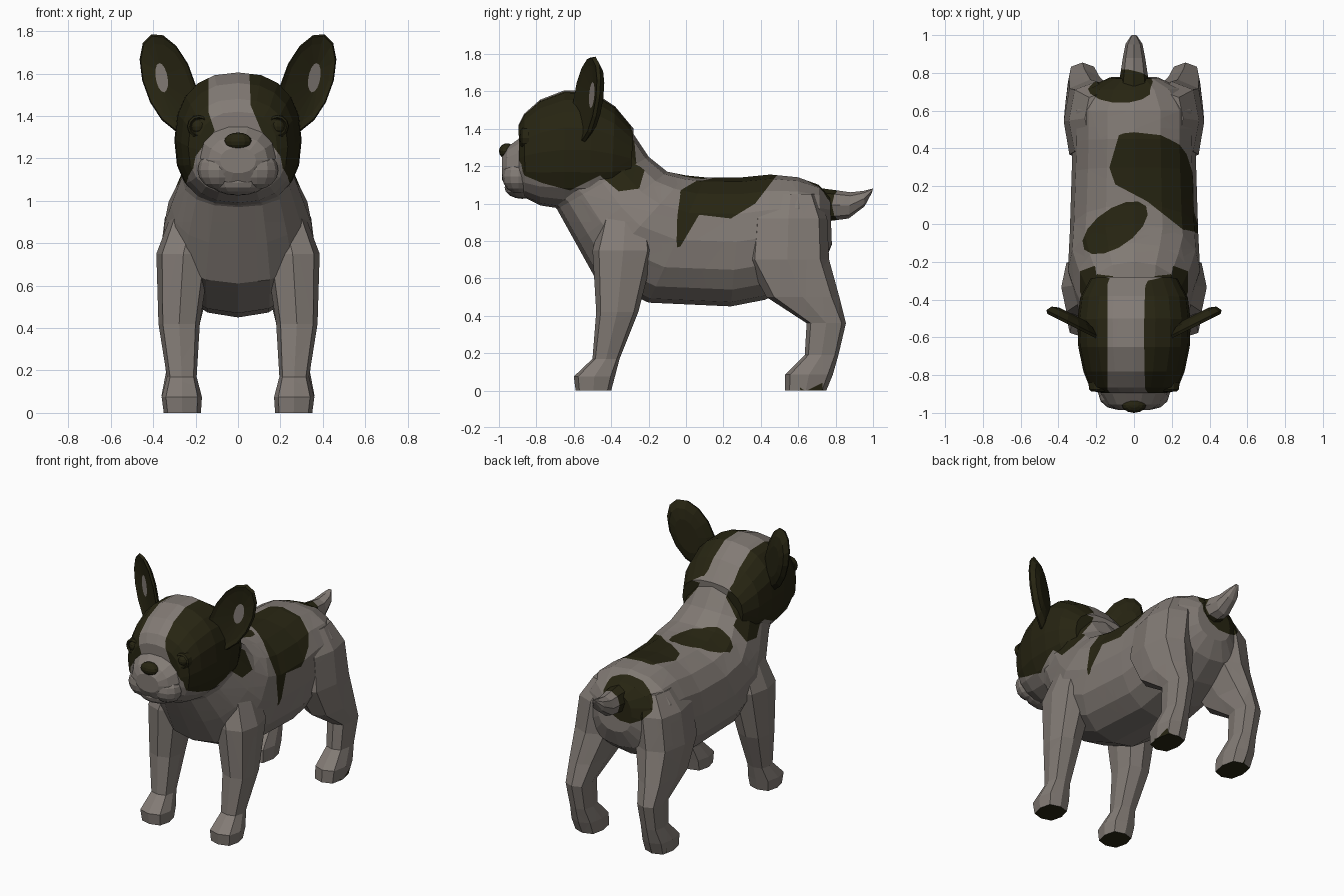
import bpy, bmesh, math
from mathutils import Vector, Matrix

if "Cube" in bpy.data.objects:
    bpy.data.objects.remove(bpy.data.objects["Cube"])


def material(name, rgb):
    m = bpy.data.materials.new(name)
    m.diffuse_color = (*rgb, 1)
    m.use_nodes = True
    m.node_tree.nodes["Principled BSDF"].inputs["Base Color"].default_value = m.diffuse_color
    return m


LIGHT, DARK = 0, 1
MATS = [material("light_coat", (0.225, 0.198, 0.178)),
        material("dark_coat", (0.020, 0.018, 0.006))]
SIDE, FRONT, TOP = (1, 2), (0, 2), (0, 1)


def oval(cx, cy, rx, ry, turn=0, n=14):
    c, s = math.cos(math.radians(turn)), math.sin(math.radians(turn))
    pts = [(rx * math.cos(2 * math.pi * i / n), ry * math.sin(2 * math.pi * i / n))
           for i in range(n)]
    return [(cx + x * c - y * s, cy + x * s + y * c) for x, y in pts]


# Outlines of the dark markings, seen from the side, front or top
mask_side = [(-1.1, 1.7), (-1.1, 1.25), (-.77, 1.11), (-.62, 1.07), (-.46, 1.15),
             (-.36, 1.065), (-.25, 1.08), (-.215, 1.2), (-.3, 1.42), (-.41, 1.7)]
cheek = [(.26, .9), (.2, 1.21), (.11, 1.33)]
blaze = cheek + [(.06, 1.45), (.05, 1.7), (-.14, 1.7), (-.14, 1.42)] \
    + [(-x, z) for x, z in reversed(cheek)]
saddle_top = [(-.13, .3), (-.08, .47), (.02, .51), (.5, .5), (.5, -.09), (.26, -.03),
              (.07, .12), (-.1, .21)]
saddle_side = [(-.07, .76), (-.03, 1.05), (-.1, 1.3), (.6, 1.3), (.37, 1), (.24, .92),
               (.07, .94), (-.03, .77)]

# Each marking: outlines (view, points, inside?) that must all hold
MARKS = [
    [(SIDE, mask_side, True), (FRONT, blaze, False)],
    [(TOP, saddle_top, True), (SIDE, saddle_side, True)],
    [(TOP, oval(-.1, -.02, .2, .1, 35), True)],
    [(TOP, oval(-.07, .73, .18, .09), True), (FRONT, oval(-.08, 1.03, .18, .17), True)],
]


def edges_of(poly):
    return zip(poly, poly[1:] + poly[:1])


def inside(p, poly):
    hit = False
    for (x0, y0), (x1, y1) in edges_of(poly):
        if (y0 > p[1]) != (y1 > p[1]) and p[0] < x0 + (p[1] - y0) * (x1 - x0) / (y1 - y0):
            hit = not hit
    return hit


def paint(bm):
    """Cut the faces along the marking outlines, then colour them."""
    for mark in MARKS:
        ys = [p[v.index(1)] for v, poly, _ in mark if 1 in v for p in poly]
        for (a, b), poly, _ in mark:
            for p, q in edges_of(poly):
                faces = [f for f in bm.faces if max(c.co.y for c in f.verts) > min(ys)
                         and min(c.co.y for c in f.verts) < max(ys)]
                if not faces:
                    continue
                co, no = Vector((0, 0, 0)), Vector((0, 0, 0))
                co[a], co[b] = p
                no[a], no[b] = q[1] - p[1], p[0] - q[0]
                geom = faces + list({e for f in faces for e in f.edges}) \
                    + list({v for f in faces for v in f.verts})
                bmesh.ops.bisect_plane(bm, geom=geom, dist=1e-5, plane_co=co,
                                       plane_no=no.normalized())
    for f in bm.faces:
        c = f.calc_center_median()
        for mark in MARKS:
            if c.z > .75 and all(inside((c[a], c[b]), poly) == want
                                 for (a, b), poly, want in mark):
                f.material_index = DARK
        if c.z < .02:          # paw pads
            f.material_index = DARK


def finish(name, bm):
    bmesh.ops.recalc_face_normals(bm, faces=bm.faces[:])
    me = bpy.data.meshes.new(name)
    bm.to_mesh(me)
    bm.free()
    for m in MATS:
        me.materials.append(m)
    bpy.context.collection.objects.link(bpy.data.objects.new(name, me))


def loft(rings, base=LIGHT):
    bm = bmesh.new()
    vs = [[bm.verts.new(p) for p in r] for r in rings]
    n = len(vs[0])
    bm.faces.new(vs[0])
    for r, s in zip(vs, vs[1:]):
        for i in range(n):
            bm.faces.new((r[i], r[(i + 1) % n], s[(i + 1) % n], s[i]))
    bm.faces.new(vs[-1])
    for f in bm.faces:
        f.material_index = base
    bmesh.ops.recalc_face_normals(bm, faces=bm.faces[:])
    return bm


def ring(c, u, v, n, e):
    """Rounded-box ring around c with half axes u and v."""
    def k(t):
        return math.copysign(abs(t) ** (2 / e), t) if abs(t) > 1e-6 else 0
    return [c + u * k(math.cos(2 * math.pi * i / n)) + v * k(math.sin(2 * math.pi * i / n))
            for i in range(n)]


def spine(name, sections, n, e):
    """Sections given as top y, z, bottom y, z, half width."""
    out = []
    for ty, tz, by, bz, w in sections:
        t, b = Vector((0, ty, tz)), Vector((0, by, bz))
        out.append(ring((t + b) / 2, Vector((w, 0, 0)), (t - b) / 2, n, e))
    bm = loft(out)
    if name != "muzzle":
        paint(bm)
    finish(name, bm)


def leg(name, sections):
    """Sections given as z, front y, back y, inner x, outer x."""
    for side, s in (("right", 1), ("left", -1)):
        bm = loft([ring(Vector((s * (x0 + x1) / 2, (y0 + y1) / 2, z)),
                        Vector(((x1 - x0) / 2, 0, 0)), Vector((0, (y1 - y0) / 2, 0)), 8, 2.9)
                   for z, y0, y1, x0, x1 in sections])
        paint(bm)
        finish(side + "_" + name, bm)


def blob(name, loc, scale, mat):
    bm = bmesh.new()
    bmesh.ops.create_uvsphere(bm, u_segments=12, v_segments=8, radius=1,
                              matrix=Matrix.LocRotScale(Vector(loc), None, Vector(scale)))
    for f in bm.faces:
        f.material_index = mat
    finish(name, bm)


# Torso with neck, head, tail and muzzle
spine("torso", [(-.30, 1.40, -.76, 1.03, .25), (-.20, 1.25, -.69, .97, .265),
                (-.10, 1.17, -.59, .79, .315), (0, 1.15, -.49, .61, .35),
                (.10, 1.14, -.2, .47, .34), (.30, 1.14, .24, .45, .33),
                (.45, 1.155, .42, .485, .325), (.60, 1.14, .60, .56, .325),
                (.71, 1.10, .73, .66, .25), (.77, 1.04, .78, .78, .13)], 16, 2.3)
spine("head", [(-.895, 1.42, -.89, 1.06, .185), (-.865, 1.48, -.86, 1.03, .235),
               (-.78, 1.555, -.78, .99, .268), (-.65, 1.605, -.65, .97, .295),
               (-.50, 1.60, -.52, .97, .30), (-.38, 1.52, -.40, 1.01, .285),
               (-.28, 1.40, -.30, 1.08, .23)], 20, 2.4)
spine("tail", [(.70, 1.085, .72, .90, .085), (.88, 1.06, .87, .92, .06),
               (.95, 1.068, .955, .985, .045), (1, 1.08, .995, 1.06, .015)], 8, 2.2)
spine("muzzle", [(-.82, 1.42, -.82, 1.04, .20), (-.90, 1.345, -.90, 1.06, .175),
                 (-.955, 1.305, -.96, 1.08, .14), (-.985, 1.25, -.985, 1.13, .085)], 14, 2.2)

# Legs with paws
leg("front_leg", [(0, -.59, -.40, .175, .35), (.075, -.60, -.38, .17, .36),
                  (.17, -.50, -.355, .195, .335), (.42, -.48, -.255, .18, .375),
                  (.75, -.50, -.17, .13, .385), (1.08, -.41, -.22, .10, .26)])
leg("hind_leg", [(0, .53, .75, .18, .35), (.085, .53, .785, .18, .36),
                 (.19, .635, .815, .20, .34), (.36, .645, .855, .195, .35),
                 (.50, .43, .82, .16, .365), (.70, .32, .765, .09, .372),
                 (.92, .34, .755, .05, .345), (1.05, .42, .70, .05, .26)])

# Chin and nose
blob("chin", (0, -.875, 1.085), (.13, .095, .06), LIGHT)
blob("nose", (0, -.957, 1.28), (.065, .043, .042), DARK)

for side, s in (("right", 1), ("left", -1)):
    def ear_ring(outline, off):
        return [Vector((s * x, -.60 + (x - .2) * .5 + off, z)) for x, z in outline]

    # Ear: tilted oval shell with a light inner face
    def ear_oval(k):
        return oval(.325, 1.555, .245 * k, .118 * k, 70)
    bm = loft([ear_ring(ear_oval(.5), .06), ear_ring(ear_oval(.8), .045),
               ear_ring(ear_oval(1), .012), ear_ring(ear_oval(.96), -.005),
               ear_ring(ear_oval(.8), .004), ear_ring(oval(.36, 1.58, .07, .028, 80), .016)],
              DARK)
    bm.faces.ensure_lookup_table()
    bm.faces[-1].material_index = LIGHT
    finish(side + "_ear", bm)
    # Jowl, eye and eyelid
    blob(side + "_jowl", (s * .09, -.895, 1.145), (.10, .088, .092), LIGHT)
    blob(side + "_eye", (s * .185, -.853, 1.35), (.04, .04, .04), DARK)
    lid = [ring(Vector((s * .185, y, 1.35)), Vector((r, 0, 0)), Vector((0, 0, r)), 12, 2)
           for y, r in ((-.84, .056), (-.876, .053), (-.886, .043), (-.874, .036))]
    finish(side + "_eyelid", loft(lid, DARK))
